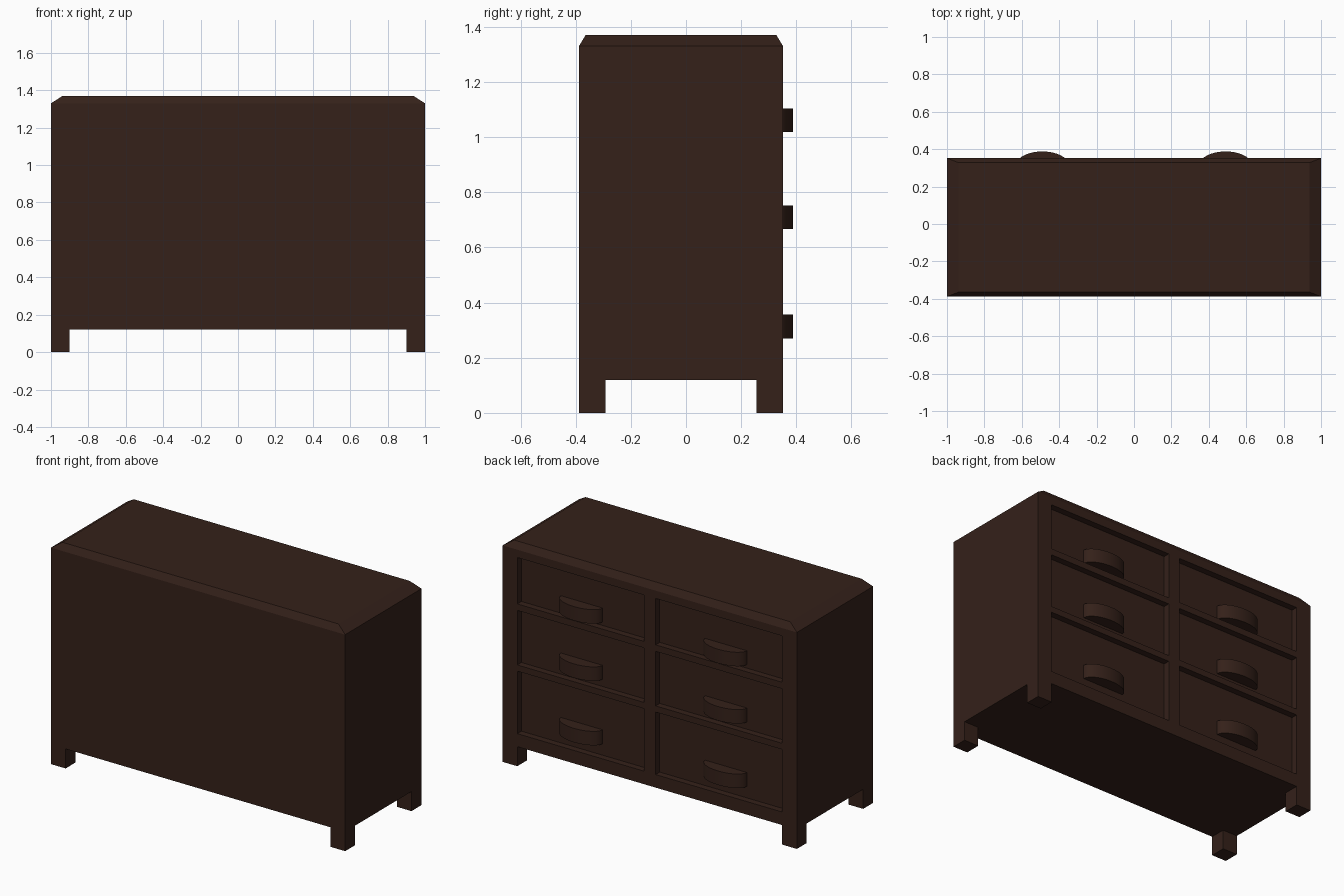
import bpy, bmesh, math

if "Cube" in bpy.data.objects:
    bpy.data.objects.remove(bpy.data.objects["Cube"])

wood = bpy.data.materials.new("dark_wood")
wood.diffuse_color = (0.035, 0.015, 0.010, 1)
wood.use_nodes = True
wood.node_tree.nodes["Principled BSDF"].inputs["Base Color"].default_value = wood.diffuse_color

FRONT, BACK, RECESS = -0.388, 0.352, 0.312


def add_box(bm, x0, x1, y0, y1, z0, z1):
    verts = bmesh.ops.create_cube(bm, size=1)["verts"]
    for v in verts:
        v.co.x = x1 if v.co.x > 0 else x0
        v.co.y = y1 if v.co.y > 0 else y0
        v.co.z = z1 if v.co.z > 0 else z0
    return verts


def make_object(name, bm):
    bmesh.ops.recalc_face_normals(bm, faces=bm.faces)
    mesh = bpy.data.meshes.new(name)
    bm.to_mesh(mesh)
    bm.free()
    mesh.materials.append(wood)
    obj = bpy.data.objects.new(name, mesh)
    bpy.context.collection.objects.link(obj)
    return obj


# Cabinet body
bm = bmesh.new()
add_box(bm, -1, 1, FRONT, BACK, 0.12, 1.33)
body = make_object("cabinet_body", bm)

# Six drawer recesses cut into the +y side
bm = bmesh.new()
for x0, x1 in ((-0.90, -0.04), (0.04, 0.90)):
    for z0, z1 in ((0.20, 0.584), (0.622, 0.957), (0.997, 1.282)):
        add_box(bm, x0, x1, RECESS, 0.6, z0, z1)
cutter = make_object("drawer_cutter", bm)
cutter.hide_render = True
mod = body.modifiers.new("drawer_recesses", "BOOLEAN")
mod.operation = "DIFFERENCE"
mod.solver = "EXACT"
mod.object = cutter
bpy.context.view_layer.objects.active = body
bpy.ops.object.modifier_apply(modifier=mod.name)
bpy.data.objects.remove(cutter)

# Bevelled top: the upper face is narrower than the lower one
bm = bmesh.new()
for v in add_box(bm, -1, 1, FRONT, BACK, 1.33, 1.37):
    if v.co.z > 1.35:
        v.co.x -= math.copysign(0.062, v.co.x)
        v.co.y -= math.copysign(0.024, v.co.y)
make_object("top_board", bm)

# Legs
for side, sx in (("left", -1), ("right", 1)):
    for place, y0, y1 in (("front", FRONT, FRONT + 0.096), ("back", BACK - 0.096, BACK)):
        bm = bmesh.new()
        add_box(bm, min(sx, sx * 0.9), max(sx, sx * 0.9), y0, y1, 0, 0.12)
        make_object(f"{place}_{side}_leg", bm)

# Half-oval drawer handles
for side, cx in (("left", -0.49), ("right", 0.49)):
    for row, z in (("lower", 0.27), ("middle", 0.666), ("upper", 1.018)):
        bm = bmesh.new()
        arc = [math.pi * i / 20 for i in range(21)]
        rim = [bm.verts.new((cx + 0.142 * math.cos(a),
                             RECESS + 0.076 * math.sin(a), z)) for a in arc]
        base = bm.faces.new(rim)
        new = bmesh.ops.extrude_face_region(bm, geom=[base])["geom"]
        bmesh.ops.translate(bm, vec=(0, 0, 0.086),
                            verts=[g for g in new if isinstance(g, bmesh.types.BMVert)])
        handle = make_object(f"{row}_{side}_handle", bm)
        bpy.ops.object.select_all(action="DESELECT")
        handle.select_set(True)
        bpy.context.view_layer.objects.active = handle
        bpy.ops.object.shade_smooth_by_angle(angle=math.radians(30))
